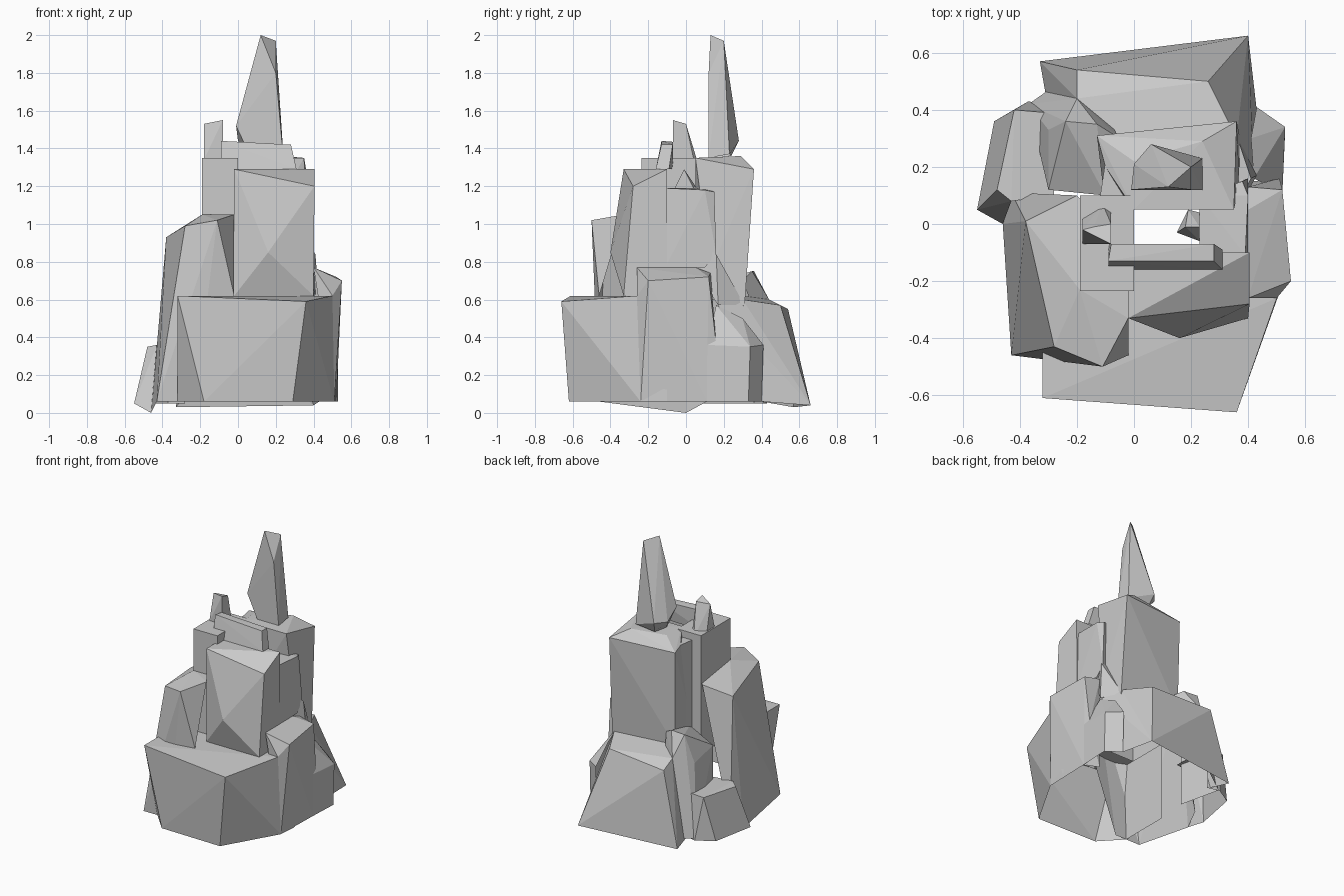
import bpy, bmesh
from mathutils import Vector


def rock(name, pts, hollow=False):
    """Faceted boulder: hull of a few corners, open underneath (and on the inner side if hollow)."""
    bm = bmesh.new()
    for p in pts:
        bm.verts.new(p)
    bmesh.ops.convex_hull(bm, input=bm.verts)
    loose = [v for v in bm.verts if not v.link_faces]
    bmesh.ops.delete(bm, geom=loose, context='VERTS')
    bmesh.ops.recalc_face_normals(bm, faces=bm.faces)
    bmesh.ops.dissolve_limit(bm, angle_limit=0.03, verts=bm.verts, edges=bm.edges)
    mid = sum((v.co for v in bm.verts), Vector()) / len(bm.verts)
    inward = Vector((-mid.x, -mid.y, 0)).normalized()
    drop = [f for f in bm.faces if f.normal.z < -0.75 or
            (hollow and f.normal.dot(inward) > 0.5 and f.normal.z < 0.5)]
    bmesh.ops.delete(bm, geom=drop, context='FACES')
    mesh = bpy.data.meshes.new(name)
    bm.to_mesh(mesh)
    bm.free()
    ob = bpy.data.objects.new(name, mesh)
    bpy.context.collection.objects.link(ob)
    return ob


def column(name, outline, low, high, hollow=False):
    """Upright block from a plan outline."""
    return rock(name, [(x, y, z) for x, y in outline for z in (low, high)], hollow)


# broad front ledge and its right flank
rock("front_ledge", [
    (-.18, -.61, .06), (.29, -.62, .06), (.51, -.24, .06), (.52, -.1, .06), (-.32, -.46, .06),
    (-.32, -.1, .06), (-.32, -.61, .62), (.36, -.66, .59), (.5, -.26, .62),
    (.5, -.1, .62), (-.32, -.1, .62)], True)
rock("right_shoulder", [
    (.51, -.24, .06), (.52, .11, .06), (.5, -.26, .62), (.55, -.2, .7), (.52, .12, .72),
    (.4, -.26, .77), (.4, .05, .77), (.4, .13, .74), (.51, .16, .36), (.42, .15, .06)], True)
rock("right_foot", [
    (.42, .11, .06), (.52, .11, .06), (.53, .33, .06), (.43, .4, .06), (.52, .11, .36),
    (.53, .34, .35), (.43, .41, .36), (.42, .16, .57), (.41, .3, .5)], True)

# left cliff
rock("left_cliff", [
    (-.43, -.46, .06), (-.23, -.46, .06), (-.02, -.46, .62), (-.46, 0, 0), (-.43, .11, .06),
    (-.2, .11, .06), (-.02, -.1, .62), (-.38, .01, .93), (-.28, -.43, .99), (-.11, -.5, 1.02),
    (-.02, -.33, 1.05), (-.19, -.23, 1.05), (-.02, -.1, 1.05), (-.2, .1, 1.0)], True)
rock("left_foot", [
    (-.55, .05, .05), (-.46, 0, 0), (-.49, .36, .05), (-.37, .43, .05), (-.28, .41, .05),
    (-.48, .12, .35), (-.42, .4, .36), (-.3, .39, .36), (-.43, .08, .36), (-.28, .1, .36)], True)

# rear slope and the crags beside it
rock("rear_slope", [
    (-.33, .57, .03), (.4, .66, .04), (.43, .4, .06), (-.3, .4, .06), (.26, .5, .57),
    (-.2, .54, .55), (.42, .17, .57), (.42, .17, .36), (.36, .3, .6), (-.05, .3, .62),
    (-.2, .44, .6)], True)
rock("rear_left_crag", [
    (-.24, .36, .75), (-.13, .35, .75), (-.05, .3, .7), (-.3, .33, .55), (-.3, .12, .6),
    (-.2, .44, .6), (-.37, .42, .06), (-.2, .54, .06), (-.3, .12, .06), (-.1, .1, .68),
    (-.1, .1, .5)], True)
rock("rear_right_crag", [
    (.36, .04, .77), (.38, .1, .88), (.41, .16, .84), (.43, .17, .57), (.36, .31, .57),
    (.34, .15, .85)])

# upper towers
rock("front_tower", [
    (-.02, -.33, .62), (.4, -.33, .62), (.16, -.4, .85), (-.02, -.33, 1.29), (.405, -.28, 1.2),
    (.405, -.1, 1.29), (-.02, -.1, 1.29), (.4, -.1, .62), (-.02, -.1, .62)])
column("left_tower", [(-.19, -.235), (0, -.235), (0, .1), (-.19, .1)], .5, 1.35)
column("left_tower_link", [(-.12, .09), (0, .09), (0, .22), (-.1, .22)], .6, 1.3)
rock("right_tower", [
    (.23, -.11, .77), (.4, -.11, .77), (.4, .1, .77), (.4, .16, .84), (.23, .1, .77),
    (.23, -.11, 1.19), (.39, -.11, 1.19), (.4, .1, 1.18), (.38, .15, 1.17), (.23, .1, 1.19)])
rock("rear_tower", [
    (-.1, .06, .65), (-.12, .3, .62), (.37, .31, .56), (.37, .13, .75), (0, .05, .75),
    (0, .05, 1.35), (-.1, .2, 1.3), (-.13, .31, 1.29), (.36, .36, 1.29), (.24, .29, 1.36),
    (.35, .05, 1.35), (0, .22, 1.35)])

# summit details
rock("lintel_slab", [
    (-.09, -.16, 1.29), (.31, -.16, 1.29), (-.09, -.13, 1.44), (.28, -.13, 1.42),
    (.28, -.07, 1.42), (-.08, -.07, 1.435), (-.09, -.07, 1.29), (.31, -.09, 1.29)])
rock("small_spire", [
    (-.18, -.07, 1.34), (-.08, -.07, 1.34), (-.18, .02, 1.34), (-.11, .07, 1.3), (-.08, .05, 1.3),
    (-.18, -.02, 1.53), (-.08, -.07, 1.55), (-.08, 0, 1.53), (-.14, -.01, 1.53)])
rock("inner_chip", [
    (.15, -.03, 1.19), (.23, -.06, 1.19), (.23, .04, 1.19), (.19, .05, 1.2),
    (.18, -.01, 1.29), (.23, -.01, 1.29)])
rock("tall_spire", [
    (-.01, .12, 1.52), (.07, .12, 1.35), (.24, .12, 1.35), (.12, .13, 2.0), (.2, .12, 1.8),
    (.2, .2, 1.97), (.24, .23, 1.37), (.06, .28, 1.44), (0, .21, 1.44), (.08, .24, 1.36)])
